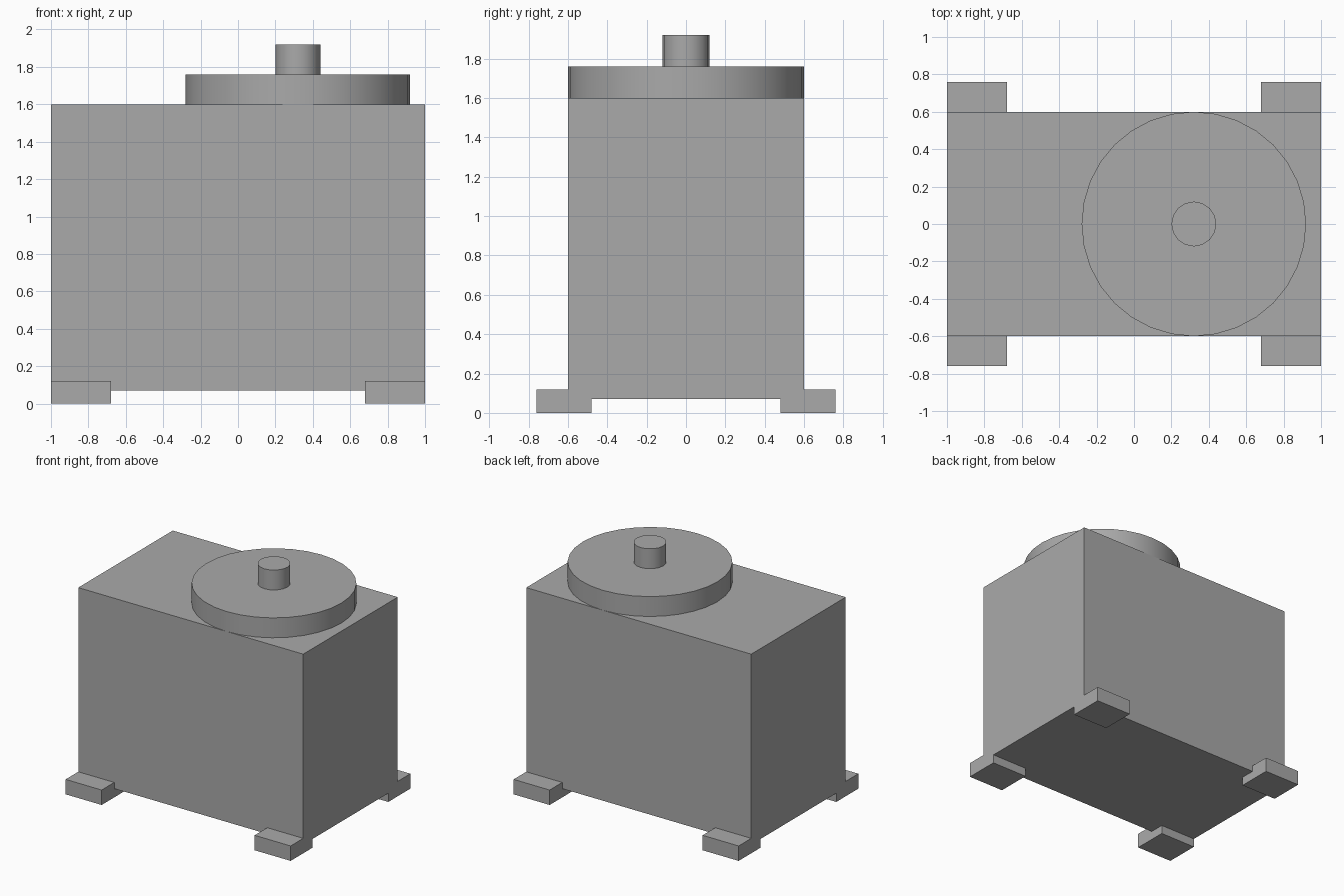
import bpy

cube = bpy.data.objects.get("Cube")
if cube:
    bpy.data.objects.remove(cube, do_unlink=True)

# One plain grey for the whole model
grey = bpy.data.materials.new("grey")
grey.use_nodes = True
colour = (0.4, 0.4, 0.4, 1)
grey.diffuse_color = colour
grey.node_tree.nodes["Principled BSDF"].inputs["Base Color"].default_value = colour


def box(name, low, high):
    centre = [(a + b) / 2 for a, b in zip(low, high)]
    bpy.ops.mesh.primitive_cube_add(size=1, location=centre)
    obj = bpy.context.object
    obj.name = name
    obj.scale = [b - a for a, b in zip(low, high)]
    bpy.ops.object.transform_apply(location=False, rotation=False, scale=True)
    obj.data.materials.append(grey)
    return obj


def disc(name, radius, bottom, top, sides):
    bpy.ops.mesh.primitive_cylinder_add(
        vertices=sides, radius=radius, depth=top - bottom,
        location=(0.32, 0, (bottom + top) / 2))
    obj = bpy.context.object
    obj.name = name
    bpy.ops.object.shade_smooth_by_angle()
    obj.data.materials.append(grey)
    return obj


# Main cabinet
box("body", (-1, -0.6, 0.07), (1, 0.6, 1.6))

# Four corner feet, sticking out at front and back
for x, side in ((-0.84, "right"), (0.84, "left")):
    for y, end in ((-0.62, "front"), (0.62, "back")):
        box(f"{end}_{side}_foot", (x - 0.16, y - 0.14, 0), (x + 0.16, y + 0.14, 0.12))

# Round lid and its knob, set towards the left
disc("lid", 0.6, 1.6, 1.76, 32)
disc("knob", 0.12, 1.76, 1.92, 16)
